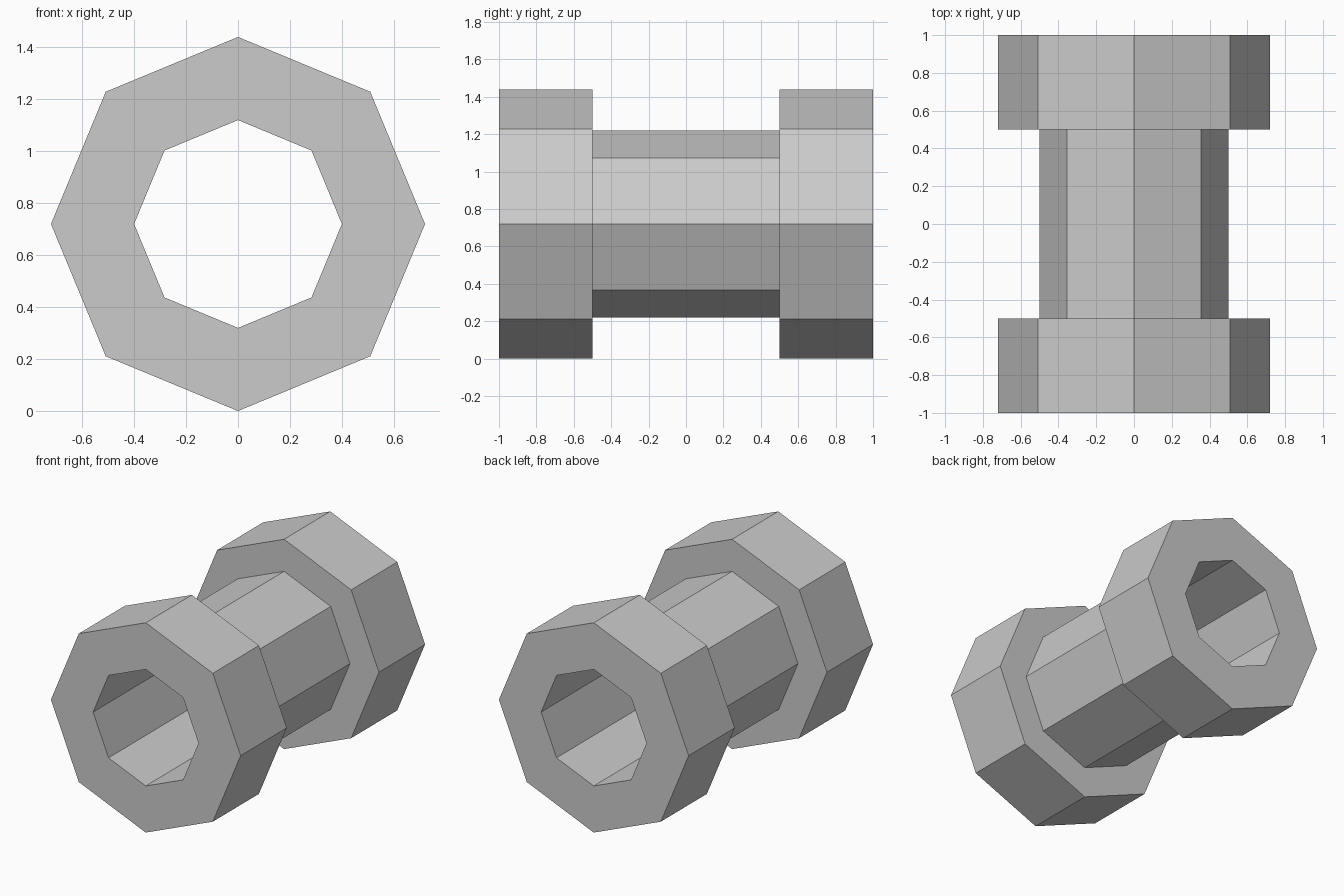
import bpy, bmesh
from math import sin, cos, pi

if "Cube" in bpy.data.objects:
    bpy.data.objects.remove(bpy.data.objects["Cube"])

SIDES = 8
R_FLANGE, R_NECK, R_BORE = 0.72, 0.50, 0.40
AXIS_Z = R_FLANGE

# Closed half section (y, radius): flange, neck, flange, then back through the bore
profile = [(-1, R_BORE), (-1, R_FLANGE), (-0.5, R_FLANGE), (-0.5, R_NECK),
           (0.5, R_NECK), (0.5, R_FLANGE), (1, R_FLANGE), (1, R_BORE)]

# Sweep the section around the y axis in eight flat steps
bm = bmesh.new()
rings = []
for i in range(SIDES):
    a = 2 * pi * i / SIDES
    rings.append([bm.verts.new((r * sin(a), y, AXIS_Z + r * cos(a))) for y, r in profile])
for i in range(SIDES):
    p, q = rings[i], rings[(i + 1) % SIDES]
    for j in range(len(profile)):
        k = (j + 1) % len(profile)
        bm.faces.new((p[j], p[k], q[k], q[j]))
bmesh.ops.recalc_face_normals(bm, faces=bm.faces)

mesh = bpy.data.meshes.new("flanged_pipe")
bm.to_mesh(mesh)
bm.free()
bpy.context.collection.objects.link(bpy.data.objects.new("flanged_pipe", mesh))
